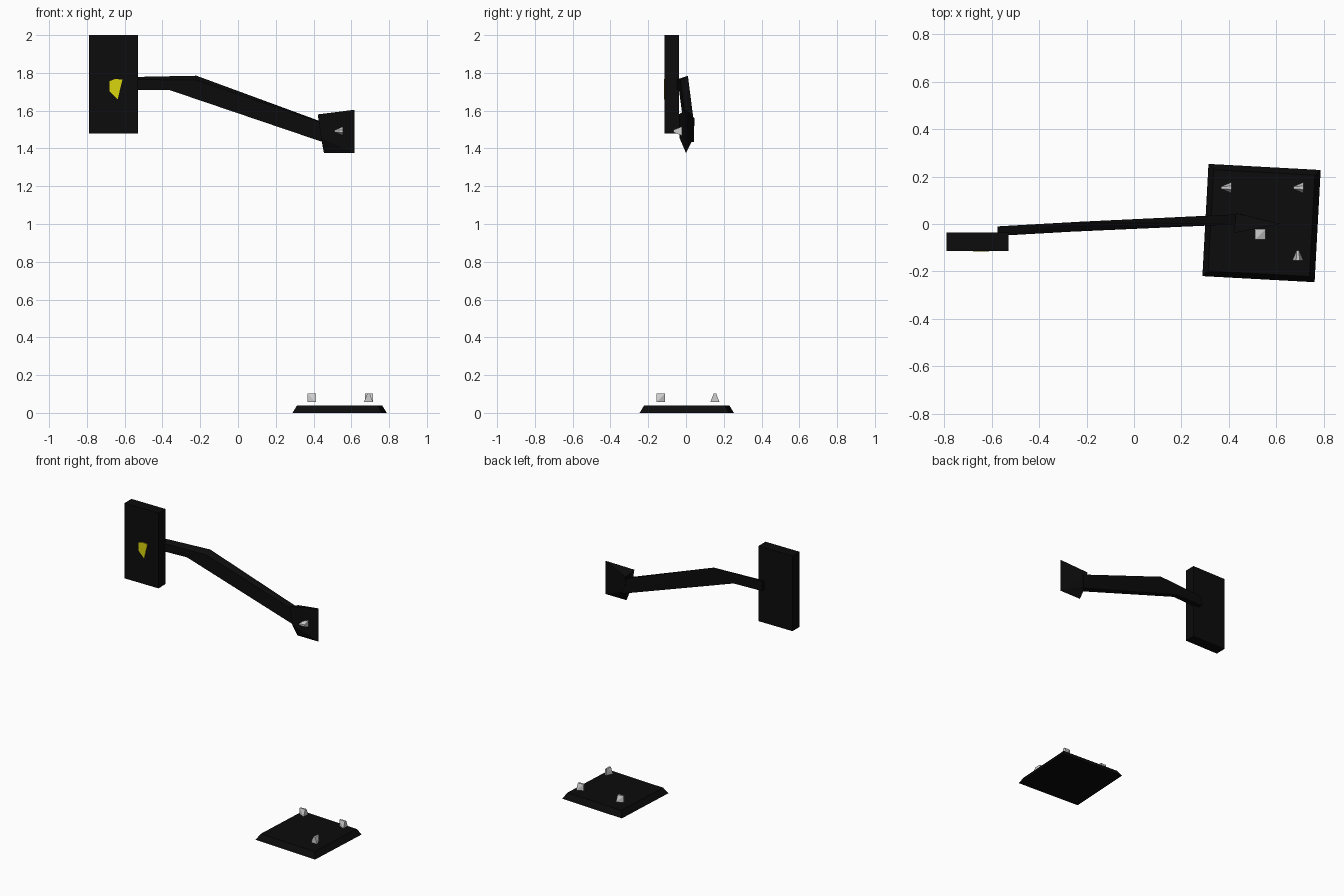
import bpy, bmesh
from mathutils import Vector, Matrix
from math import radians

if "Cube" in bpy.data.objects:
    bpy.data.objects.remove(bpy.data.objects["Cube"])


def material(name, rgb):
    m = bpy.data.materials.new(name)
    m.diffuse_color = (*rgb, 1)
    m.use_nodes = True
    m.node_tree.nodes["Principled BSDF"].inputs["Base Color"].default_value = m.diffuse_color
    return m


BLACK = material("black", (0.0035, 0.0035, 0.0035))
GREY = material("light grey", (0.62, 0.62, 0.62))
YELLOW = material("yellow", (0.70, 0.66, 0.004))


def hull(name, points, mat, matrix=Matrix()):
    """Flat-faced convex solid through a few corner points."""
    bm = bmesh.new()
    for p in points:
        bm.verts.new(matrix @ Vector(p))
    res = bmesh.ops.convex_hull(bm, input=bm.verts[:])
    loose = [v for v in bm.verts if not v.link_faces]
    bmesh.ops.delete(bm, geom=loose, context='VERTS')
    bmesh.ops.recalc_face_normals(bm, faces=bm.faces[:])
    me = bpy.data.meshes.new(name)
    bm.to_mesh(me)
    bm.free()
    me.materials.append(mat)
    ob = bpy.data.objects.new(name, me)
    bpy.context.collection.objects.link(ob)
    return ob


def box(x0, x1, y0, y1, z0, z1):
    return [(x, y, z) for x in (x0, x1) for y in (y0, y1) for z in (z0, z1)]


# Upright panel with its yellow mark on the front
hull("panel", box(-0.79, -0.53, -0.113, -0.036, 1.48, 2.0), BLACK)
mark = [(-0.68, 1.757), (-0.648, 1.768), (-0.612, 1.764), (-0.637, 1.66), (-0.68, 1.703)]
hull("panel_mark", [(x, y, z) for x, z in mark for y in (-0.117, -0.112)], YELLOW)

# Bent arm: three sections joined by two straight segments
start = [(-0.575, -0.01, 1.778), (-0.575, -0.05, 1.765),
         (-0.575, -0.05, 1.71), (-0.575, -0.01, 1.71)]
bend = [(-0.22, 0.01, 1.785), (-0.22, -0.03, 1.762),
        (-0.365, -0.037, 1.71), (-0.365, 0.0, 1.71)]
end = [(0.46, 0.042, 1.535), (0.46, 0.0, 1.53),
       (0.46, 0.0, 1.43), (0.46, 0.042, 1.435)]
hull("arm_rear", start + bend, BLACK)
hull("arm_front", bend + end, BLACK)

# Wedge-shaped head: thick at the arm, thin edge at the tip
hull("head", [(0.422, -0.038, 1.58), (0.43, 0.046, 1.56), (0.44, -0.034, 1.455),
              (0.44, 0.04, 1.455), (0.455, 0, 1.375), (0.618, 0, 1.375),
              (0.618, 0, 1.605)], BLACK)

# Base plate: slightly turned square with sloping edges
turn = Matrix.Translation((0.538, 0.004, 0)) @ Matrix.Rotation(radians(-3.1), 4, 'Z')
hull("base", [(sx * h, sy * h, z) for h, z in ((0.237, 0), (0.214, 0.04))
              for sx in (-1, 1) for sy in (-1, 1)], BLACK, turn)

# Small grey clips: narrow edge on one side, wide-bottomed face on the other
S = 0.022
CLIP = [(-S, -0.005, -S), (-S, 0.005, -S), (-S, -0.005, S), (-S, 0.005, S),
        (S, -0.024, -S), (S, 0.024, -S), (S, -0.007, S), (S, 0.007, S)]
placements = [
    ("base_clip_left", (0.39, 0.153, 0.08), Matrix()),
    ("base_clip_right", (0.694, 0.153, 0.08), Matrix()),
    ("base_clip_front", (0.691, -0.133, 0.08), Matrix.Rotation(radians(-90), 4, 'Z')),
    ("head_clip", (0.533, -0.043, 1.492), Matrix.Rotation(radians(90), 4, 'X')),
]
for name, loc, rot in placements:
    hull(name, CLIP, GREY, Matrix.Translation(loc) @ rot)
